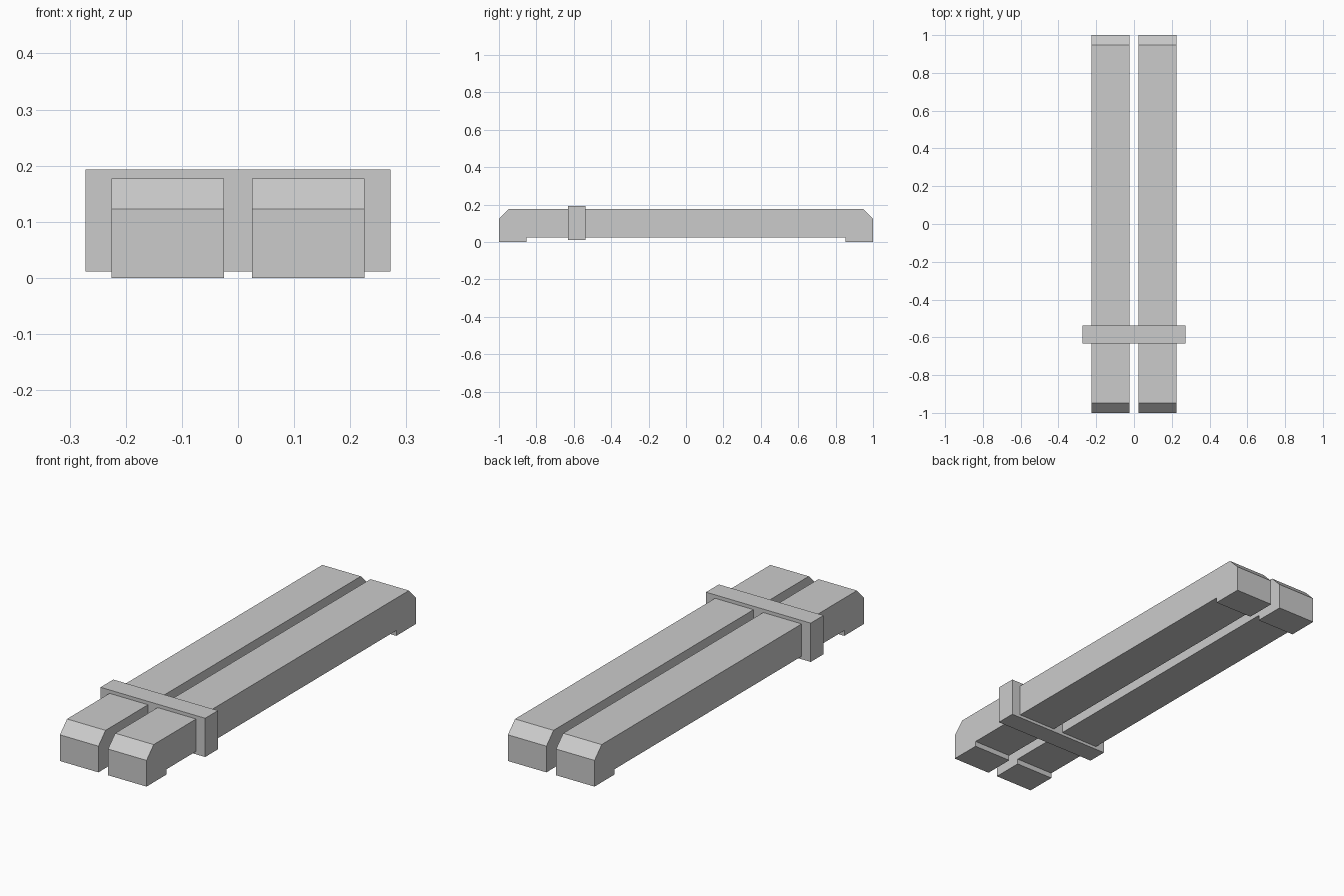
import bpy
import bmesh

cube = bpy.data.objects.get("Cube")
if cube:
    bpy.data.objects.remove(cube, do_unlink=True)

grey = bpy.data.materials.new("light_grey")
grey.use_nodes = True
colour = (0.6, 0.6, 0.6, 1)
grey.diffuse_color = colour
grey.node_tree.nodes["Principled BSDF"].inputs["Base Color"].default_value = colour


def extrude_profile(name, profile, x0, x1):
    """Extrude a (y, z) outline along x from x0 to x1."""
    bm = bmesh.new()
    face = bm.faces.new([bm.verts.new((x0, y, z)) for y, z in profile])
    moved = bmesh.ops.extrude_face_region(bm, geom=[face])["geom"]
    verts = [v for v in moved if isinstance(v, bmesh.types.BMVert)]
    bmesh.ops.translate(bm, verts=verts, vec=(x1 - x0, 0, 0))
    bmesh.ops.recalc_face_normals(bm, faces=bm.faces)
    mesh = bpy.data.meshes.new(name)
    bm.to_mesh(mesh)
    bm.free()
    mesh.materials.append(grey)
    obj = bpy.data.objects.new(name, mesh)
    bpy.context.collection.objects.link(obj)
    return obj


# Twin beams with chamfered ends and a shallow foot at each end
half = [(0.853, 0.025), (0.853, 0), (1, 0), (1, 0.123), (0.947, 0.177)]
outline = half + [(-y, z) for y, z in reversed(half)]
extrude_profile("left_beam", outline, 0.025, 0.225)
extrude_profile("right_beam", outline, -0.225, -0.025)

# Cross block clamping both beams near the front
block = [(-0.632, 0.011), (-0.537, 0.011), (-0.537, 0.193), (-0.632, 0.193)]
extrude_profile("cross_block", block, -0.272, 0.272)
